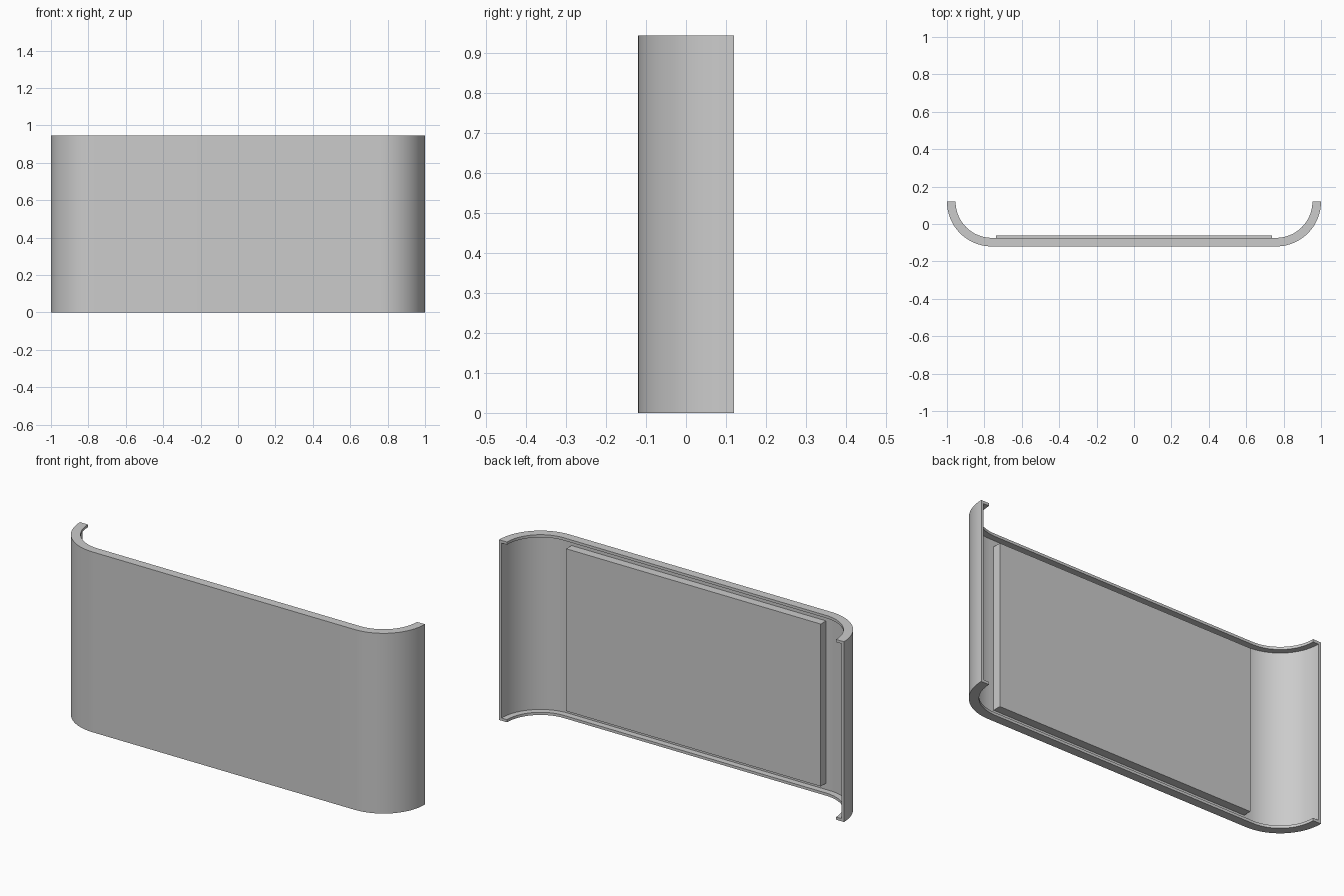
import bpy
import bmesh
from math import cos, sin, pi, radians

if "Cube" in bpy.data.objects:
    bpy.data.objects.remove(bpy.data.objects["Cube"])

HEIGHT, DEPTH = 0.945, 0.24      # overall height and depth
RADIUS = 0.24                    # outer radius of the curved ends
WALL, LIP = 0.014, 0.046         # wall thickness and rim width
SEGMENTS = 20

grey = bpy.data.materials.new("light grey")
grey.use_nodes = True
grey.diffuse_color = (0.6, 0.6, 0.6, 1)
grey.node_tree.nodes["Principled BSDF"].inputs["Base Color"].default_value = (0.6, 0.6, 0.6, 1)


def finish(bm, name):
    bmesh.ops.recalc_face_normals(bm, faces=bm.faces)
    mesh = bpy.data.meshes.new(name)
    bm.to_mesh(mesh)
    bm.free()
    mesh.materials.append(grey)
    obj = bpy.data.objects.new(name, mesh)
    bpy.context.collection.objects.link(obj)
    return obj


# Curved cover: a C-shaped section swept along the rounded outline
section = [(0, 0), (LIP, 0), (LIP, WALL), (WALL, WALL),
           (WALL, HEIGHT - WALL), (LIP, HEIGHT - WALL), (LIP, HEIGHT), (0, HEIGHT)]
quarter = [i / SEGMENTS * pi / 2 for i in range(SEGMENTS + 1)]
path = [(-1, pi + a) for a in quarter] + [(1, 1.5 * pi + a) for a in quarter]

bm = bmesh.new()
rings = []
for side, angle in path:
    rings.append([bm.verts.new((side * (1 - RADIUS) + (RADIUS - inset) * cos(angle),
                                DEPTH / 2 + (RADIUS - inset) * sin(angle), z))
                  for inset, z in section])
count = len(section)
for a, b in zip(rings, rings[1:]):
    for i in range(count):
        j = (i + 1) % count
        bm.faces.new((a[i], a[j], b[j], b[i]))
bm.faces.new(rings[0])
bm.faces.new(rings[-1])
cover = finish(bm, "curved_cover")
bpy.ops.object.select_all(action='DESELECT')
cover.select_set(True)
bpy.context.view_layer.objects.active = cover
bpy.ops.object.shade_smooth_by_angle(angle=radians(30))

# Flat backing panel seated against the inside of the wall
front, back = WALL - DEPTH / 2 - 0.002, -0.062
bm = bmesh.new()
bmesh.ops.create_cube(bm, size=1)
bmesh.ops.scale(bm, vec=(1.476, back - front, 0.851), verts=bm.verts)
bmesh.ops.translate(bm, vec=(0, (front + back) / 2, HEIGHT / 2), verts=bm.verts)
finish(bm, "backing_panel")
